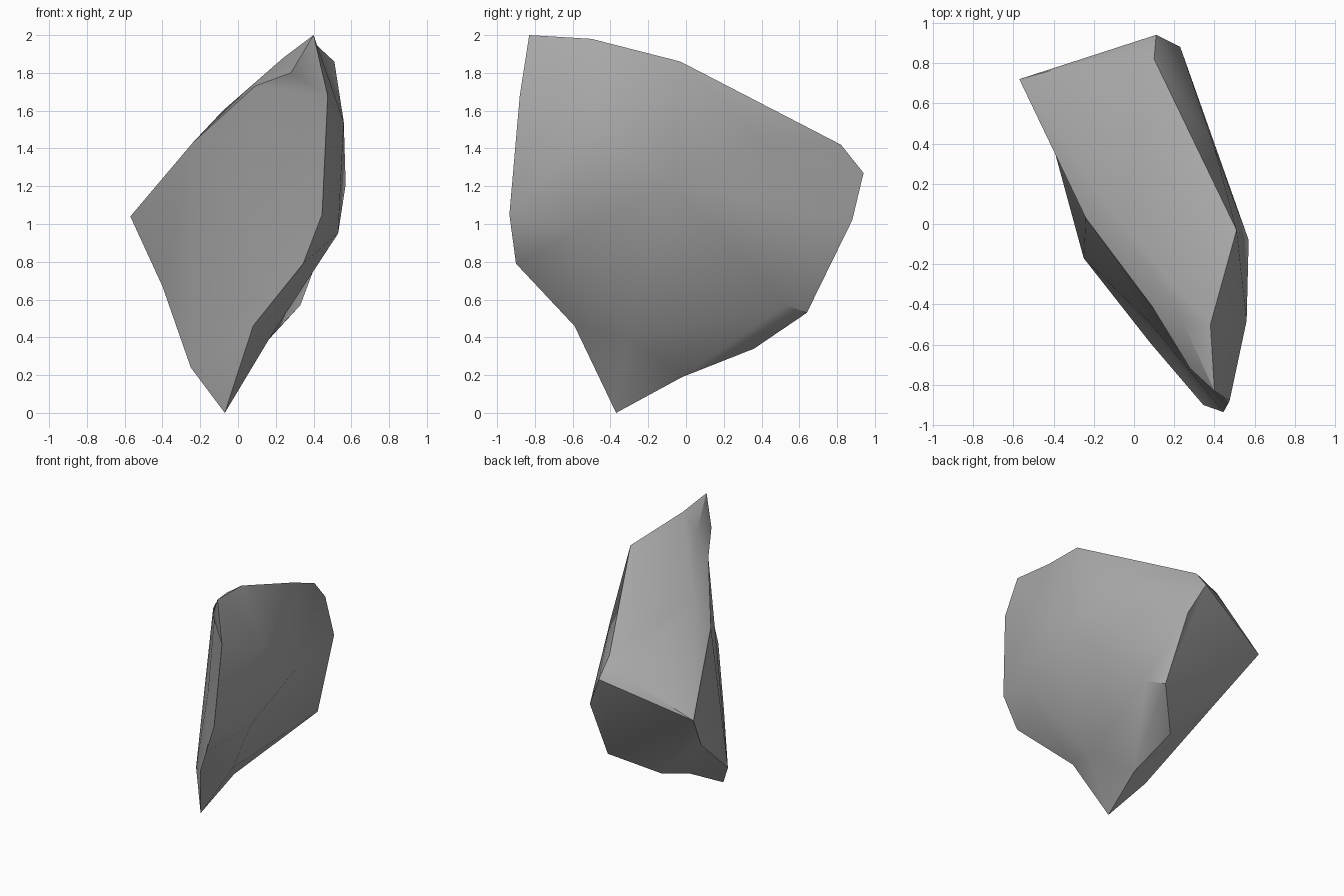
import bpy, bmesh

if "Cube" in bpy.data.objects:
    bpy.data.objects.remove(bpy.data.objects["Cube"])

# Corner points of the boulder, one letter each
P = {
    # top ridge and sloping top
    "A": (.40, -.83, 2.0), "B": (.38, -.50, 1.98), "C": (.51, -.03, 1.86),
    "D": (.10, .82, 1.42), "d": (-.065, .855, 1.30), "Z": (-.08, .01, 1.60),
    "V": (-.24, .03, 1.43), "x": (.09, -.41, 1.73), "y": (.24, -.48, 1.88),
    "z": (.28, -.72, 1.80),
    # back end
    "E": (.11, .94, 1.27), "F": (.23, .88, 1.02), "G": (.24, .64, .53),
    "T": (-.57, .72, 1.04), "X": (-.40, .38, .67),
    # underside
    "H": (-.04, .36, .34), "I": (-.02, -.02, .19), "J": (-.07, -.37, 0),
    "W": (-.25, -.17, .24),
    # right flank
    "O": (.56, -.48, 1.54), "Q": (.57, -.08, 1.21), "P": (.53, -.59, .95),
    "R": (.17, -.31, .40), "S": (.33, .53, .57), "a": (.40, .38, 1.45),
    # front edge and front dent
    "K": (.08, -.59, .46), "L": (.345, -.90, .79), "M": (.445, -.935, 1.05),
    "N": (.475, -.88, 1.68), "b": (.07, -.48, 1.03), "c": (.17, -.62, .73),
}

# Each facet group is a fan: a hub corner, then the corners around it
FANS = [
    "ZVxyBCDdTV", "yBAzx",           # top and its chipped edge
    "OABCQPMNA", "aCQFEDC",          # right flank, upper
    "FQSGE", "RPQSIJKP", "PMLK",     # right flank, lower
    "ISGHXWJ", "TdEGHXV", "DEd",     # underside and back
    "bxVWcMNx", "cWKLM", "KWJ", "NAzx", "VXW",   # front
]

stone = bpy.data.materials.new("grey stone")
stone.diffuse_color = (.40, .40, .40, 1)
stone.use_nodes = True
stone.node_tree.nodes["Principled BSDF"].inputs["Base Color"].default_value = stone.diffuse_color

bm = bmesh.new()
v = {k: bm.verts.new(co) for k, co in P.items()}
for hub, *ring in FANS:
    for p, q in zip(ring, ring[1:]):
        bm.faces.new((v[hub], v[p], v[q]))
bmesh.ops.recalc_face_normals(bm, faces=bm.faces)

mesh = bpy.data.meshes.new("boulder")
bm.to_mesh(mesh)
bm.free()
mesh.materials.append(stone)
boulder = bpy.data.objects.new("boulder", mesh)
bpy.context.collection.objects.link(boulder)

# Soft facets with sharp main edges
bpy.context.view_layer.objects.active = boulder
boulder.select_set(True)
bpy.ops.object.shade_smooth_by_angle(angle=.6)
